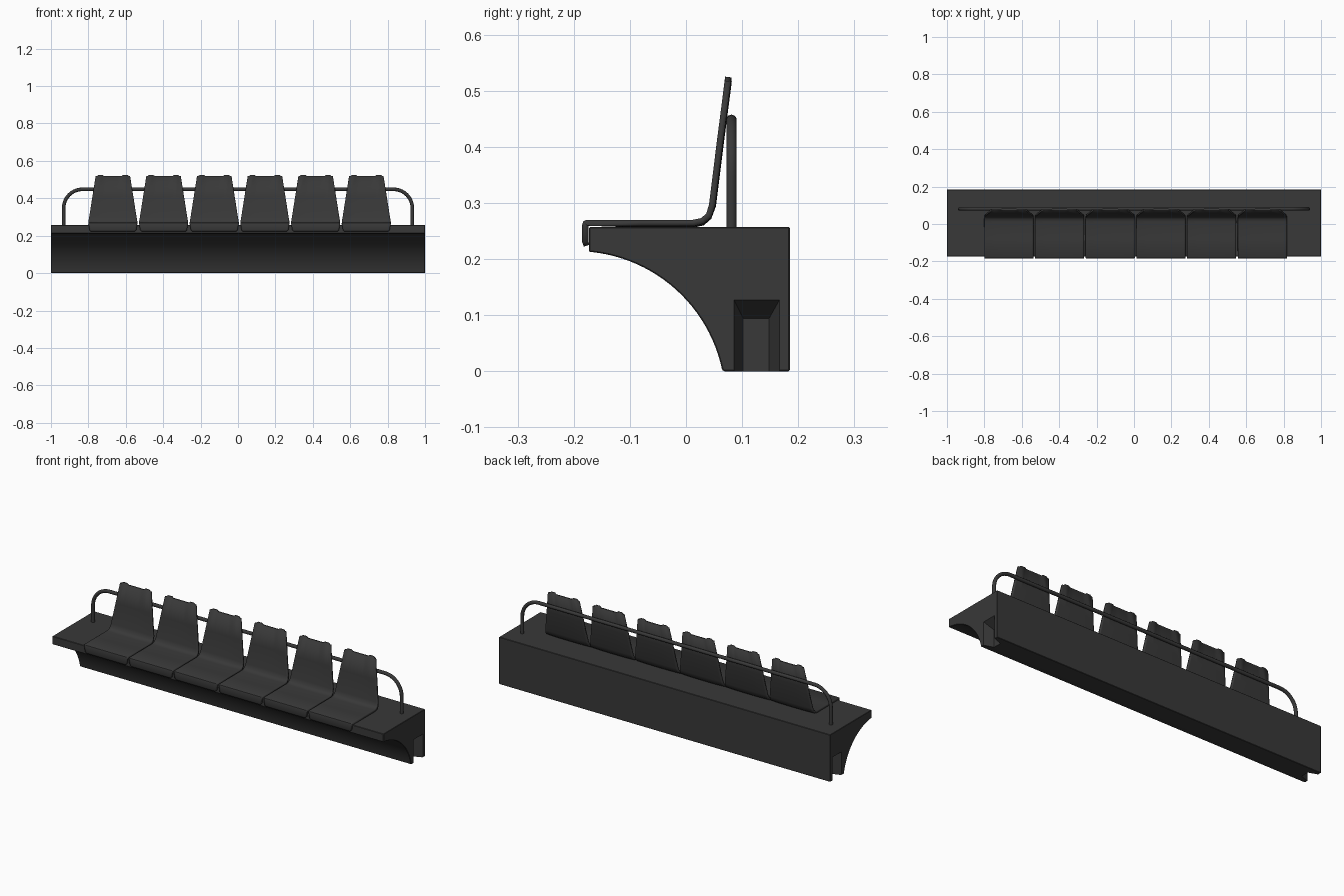
import bpy
import bmesh
from math import cos, sin, radians, pi

cube = bpy.data.objects.get("Cube")
if cube:
    bpy.data.objects.remove(cube, do_unlink=True)

charcoal = bpy.data.materials.new("charcoal")
charcoal.use_nodes = True
colour = (0.04, 0.04, 0.04, 1)
charcoal.diffuse_color = colour
charcoal.node_tree.nodes["Principled BSDF"].inputs["Base Color"].default_value = colour


def link(name, data):
    obj = bpy.data.objects.new(name, data)
    bpy.context.collection.objects.link(obj)
    if not data.materials:
        data.materials.append(charcoal)
    return obj


def activate(obj):
    bpy.ops.object.select_all(action='DESELECT')
    obj.select_set(True)
    bpy.context.view_layer.objects.active = obj


def smooth(obj, angle=35):
    activate(obj)
    bpy.ops.object.shade_smooth_by_angle(angle=radians(angle))


def loft(name, ring_a, ring_b):
    """Closed solid between two matching rings of points."""
    bm = bmesh.new()
    a = [bm.verts.new(p) for p in ring_a]
    b = [bm.verts.new(p) for p in ring_b]
    bm.faces.new(a)
    bm.faces.new(b[::-1])
    for i in range(len(a)):
        j = (i + 1) % len(a)
        bm.faces.new((a[j], a[i], b[i], b[j]))
    bmesh.ops.recalc_face_normals(bm, faces=bm.faces[:])
    mesh = bpy.data.meshes.new(name)
    bm.to_mesh(mesh)
    bm.free()
    return link(name, mesh)


# Bench base: block with a concave front, extruded along x
STEPS = 24
arc = []
for i in range(STEPS + 1):
    t = radians(84 + (12 - 84) * i / STEPS)
    arc.append((-0.196 + 0.266 * cos(t), -0.052 + 0.266 * sin(t)))
profile = [(0.185, 0), (0.185, 0.257), (-0.173, 0.257), (-0.173, 0.2125)]
profile += arc + [(0.067, 0)]
base = loft("bench_base", [(-1, y, z) for y, z in profile],
            [(1, y, z) for y, z in profile])
bevel = base.modifiers.new("soft_edges", 'BEVEL')
bevel.width = 0.002
bevel.limit_method = 'ANGLE'
bevel.angle_limit = radians(40)
activate(base)
bpy.ops.object.modifier_apply(modifier=bevel.name)

# Tapered recess in each end, open at the floor
for side in (-1, 1):
    outer = [(0.085, -0.05), (0.167, -0.05), (0.167, 0.128), (0.085, 0.128)]
    inner = [(0.102, -0.05), (0.148, -0.05), (0.148, 0.094), (0.102, 0.094)]
    cutter = loft("recess_cutter", [(side * 1.001, y, z) for y, z in outer],
                  [(side * 0.95, y, z) for y, z in inner])
    cutter.hide_render = True
    cut = base.modifiers.new("recess", 'BOOLEAN')
    cut.operation = 'DIFFERENCE'
    cut.solver = 'EXACT'
    cut.object = cutter
    activate(base)
    bpy.ops.object.modifier_apply(modifier=cut.name)
    bpy.data.objects.remove(cutter, do_unlink=True)
smooth(base, 25)

# Seat shell: rows of (y, z, half width) from front lip to top of back
rows = [(-0.182, 0.222, 0.117), (-0.185, 0.230, 0.125), (-0.185, 0.261, 0.130),
        (-0.183, 0.267, 0.131), (-0.178, 0.270, 0.131), (-0.08, 0.270, 0.131),
        (0.012, 0.270, 0.131), (0.027, 0.273, 0.131), (0.036, 0.281, 0.130),
        (0.041, 0.297, 0.127), (0.055, 0.410, 0.109), (0.069, 0.518, 0.092)]
columns = [-1, -0.93, -0.85, -0.6, -0.5, -0.25, 0, 0.25, 0.5, 0.6, 0.85, 0.93, 1]
bm = bmesh.new()
grid = []
for r, (y, z, half) in enumerate(rows):
    line = []
    for u in columns:
        dish = 0.003 * max(0, 1 - abs(u) ** 3)
        dy, dz = 0, 0
        if 4 < r < 9:
            dz = -dish
        elif r >= 9:
            dy = dish * 0.6
        # raised shoulders along the top edge
        if r == len(rows) - 1 and 0.55 < abs(u) < 0.9:
            dz = 0.007
        line.append(bm.verts.new((u * half, y + dy, z + dz)))
    grid.append(line)
for low, high in zip(grid, grid[1:]):
    for c in range(len(columns) - 1):
        bm.faces.new((low[c], low[c + 1], high[c + 1], high[c]))
seat_mesh = bpy.data.meshes.new("seat")
bm.to_mesh(seat_mesh)
bm.free()

# Six seats side by side
for n in range(6):
    seat = link(f"seat_{n + 1}", seat_mesh)
    seat.location.x = 0.0085 + 0.271 * (n - 2.5)
    shell = seat.modifiers.new("thickness", 'SOLIDIFY')
    shell.thickness = 0.011
    shell.offset = -1
    if n == 0:
        smooth(seat, 40)

# Rear rail: bent tube with rounded corners
curve = bpy.data.curves.new("rear_rail", 'CURVE')
curve.dimensions = '3D'
curve.bevel_depth = 0.0095
curve.bevel_resolution = 3
curve.use_fill_caps = True
END, TOP, BEND = 0.932, 0.448, 0.1
half_path = [(END, 0.25)]
for i in range(11):
    t = pi / 2 * i / 10
    half_path.append((END - BEND + BEND * cos(t), TOP - BEND + BEND * sin(t)))
path = half_path + [(-x, z) for x, z in reversed(half_path)]
spline = curve.splines.new('POLY')
spline.points.add(len(path) - 1)
for point, (x, z) in zip(spline.points, path):
    point.co = (x, 0.081, z, 1)
rail = link("rear_rail", curve)
activate(rail)
bpy.ops.object.convert(target='MESH')
smooth(bpy.context.view_layer.objects.active, 40)
